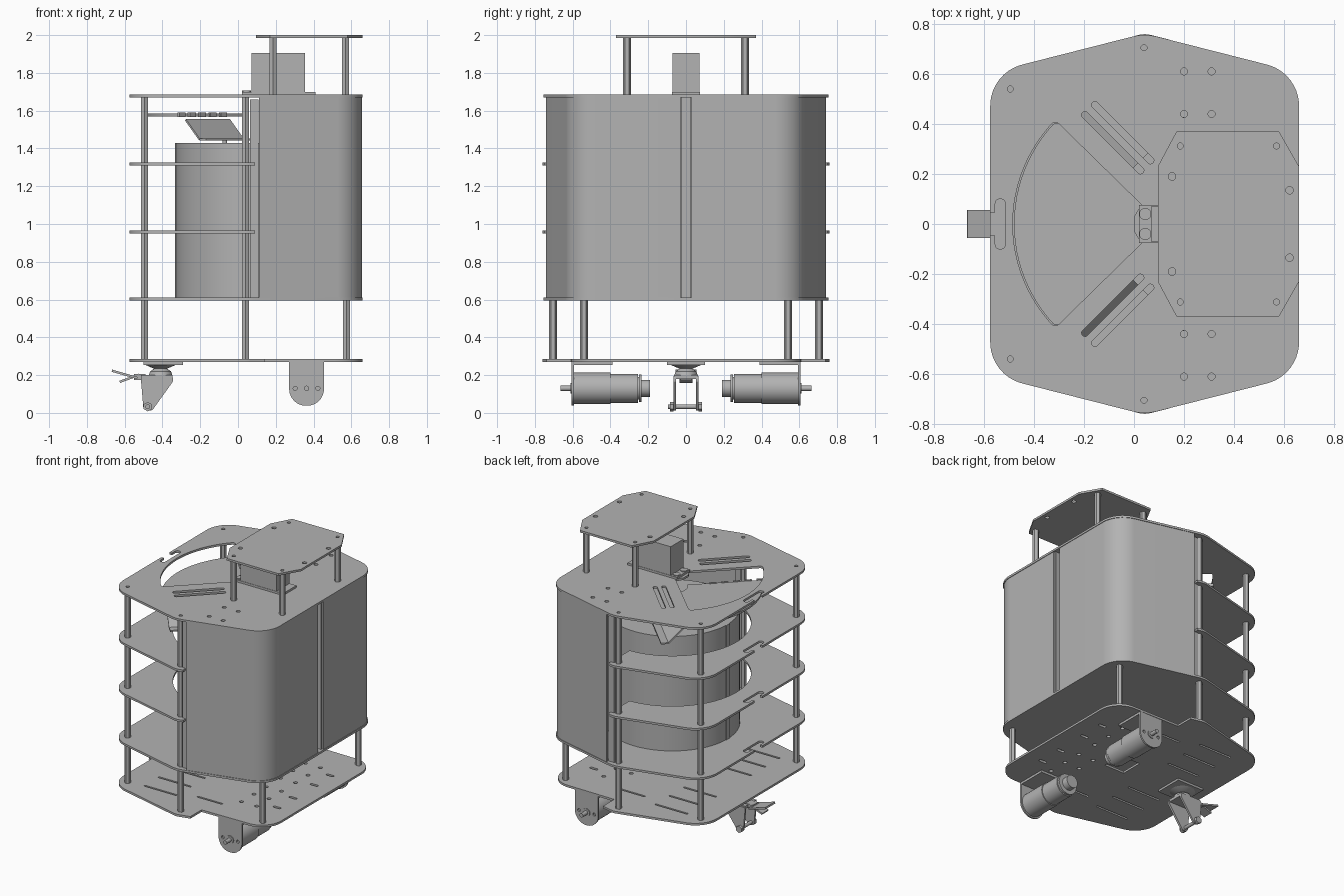
import bpy, bmesh
from math import sin, cos, tan, pi, radians
from mathutils import Vector, Matrix, Euler

cube = bpy.data.objects.get("Cube")
if cube:
    bpy.data.objects.remove(cube, do_unlink=True)

grey = bpy.data.materials.new("plain grey")
grey.use_nodes = True
grey.diffuse_color = (0.45, 0.45, 0.45, 1)
grey.node_tree.nodes["Principled BSDF"].inputs["Base Color"].default_value = (0.45, 0.45, 0.45, 1)


def activate(ob):
    bpy.ops.object.select_all(action='DESELECT')
    ob.select_set(True)
    bpy.context.view_layer.objects.active = ob


def finish(ob):
    ob.data.materials.clear()
    ob.data.materials.append(grey)
    activate(ob)
    bpy.ops.object.shade_smooth_by_angle(angle=radians(30))
    return ob


def from_bmesh(name, bm):
    me = bpy.data.meshes.new(name)
    bm.to_mesh(me)
    bm.free()
    ob = bpy.data.objects.new(name, me)
    bpy.context.collection.objects.link(ob)
    return finish(ob)


def box(name, center, dims, rot=(0, 0, 0)):
    bm = bmesh.new()
    m = Matrix.Translation(center) @ Euler(rot).to_matrix().to_4x4() @ Matrix.Diagonal((*dims, 1))
    bmesh.ops.create_cube(bm, size=1, matrix=m)
    return from_bmesh(name, bm)


def rod(name, a, b, r, r2=None, sides=32):
    a, b = Vector(a), Vector(b)
    turn = (b - a).to_track_quat('Z', 'Y').to_matrix().to_4x4()
    bm = bmesh.new()
    bmesh.ops.create_cone(bm, cap_ends=True, segments=sides, radius1=r,
                          radius2=r if r2 is None else r2, depth=(b - a).length,
                          matrix=Matrix.Translation((a + b) / 2) @ turn)
    return from_bmesh(name, bm)


# 2D outline helpers
def rounded(pts, steps=10):
    out = []
    for i, (x, y, *rad) in enumerate(pts):
        p = Vector((x, y))
        if not rad:
            out.append(p)
            continue
        a = Vector(pts[i - 1][:2]) - p
        b = Vector(pts[(i + 1) % len(pts)][:2]) - p
        half = a.angle(b) / 2
        t = min(rad[0] / tan(half), 0.48 * min(a.length, b.length))
        r = t * tan(half)
        a.normalize()
        b.normalize()
        c = p + (a + b).normalized() * (r / sin(half))
        v0, v1 = p + a * t - c, p + b * t - c
        out += [c + v0.lerp(v1, k / steps).normalized() * r for k in range(steps + 1)]
    return out


def arc(cx, r, start, end, n):
    angles = [radians(start + (end - start) * k / n) for k in range(n + 1)]
    return [(cx + r * cos(t), r * sin(t)) for t in angles]


def hole(x, y, r=0.012):
    return [(x + r * cos(k * pi / 8), y + r * sin(k * pi / 8)) for k in range(16)]


def slot(x, y, length, width, angle=0):
    m = Matrix.Rotation(radians(angle), 2)
    l, w = length / 2, width / 2
    pts = rounded([(-l, -w, w * .98), (l, -w, w * .98), (l, w, w * .98), (-l, w, w * .98)], 5)
    return [m @ p + Vector((x, y)) for p in pts]


def plate(name, loops, z0, z1, upright=False):
    """Flat plate with holes; upright plates use outline (x, z) and thickness along y."""
    cu = bpy.data.curves.new(name, 'CURVE')
    cu.dimensions = '2D'
    cu.fill_mode = 'BOTH'
    cu.extrude = (z1 - z0) / 2
    for loop in loops:
        sp = cu.splines.new('POLY')
        sp.points.add(len(loop) - 1)
        for pt, p in zip(sp.points, loop):
            pt.co = (p[0], p[1], 0, 1)
        sp.use_cyclic_u = True
    ob = bpy.data.objects.new(name, cu)
    bpy.context.collection.objects.link(ob)
    activate(ob)
    bpy.ops.object.convert(target='MESH')
    ob = bpy.context.view_layer.objects.active
    if upright:
        ob.data.transform(Matrix.Translation((0, (z0 + z1) / 2, 0)) @ Matrix.Rotation(pi / 2, 4, 'X'))
    else:
        ob.data.transform(Matrix.Translation((0, 0, (z0 + z1) / 2)))
    return finish(ob)


# Shared outline pieces
T = 0.015
CX = 0.107
upper_notch = [(-.575, .045), (-.555, .045), (-.555, .1, .018), (-.515, .1, .018)]
notch = upper_notch + [(x, -y, *r) for x, y, *r in reversed(upper_notch)]
left_side = [(-.575, .605, .17)] + notch + [(-.575, -.605, .17)]
right_side = [(.66, -.605, .17), (.66, .605, .17)]
front_tip, back_tip = (.0425, -.762, .2), (.0425, .762, .2)
outline = rounded([front_tip] + right_side + [back_tip] + left_side)
post_spots = [(x, s * y) for s in (1, -1) for x, y in ((-.495, .54), (.04, .705), (.575, .54))]


def sector(r, inset):
    edge = arc(CX, r, 135.5, 224.5, 24)
    edge[0], edge[-1] = (*edge[0], .03), (*edge[-1], .03)
    tip = [(.03 - inset, -.077), (-inset, -.03, .03), (-inset, .03, .03), (.03 - inset, .077)]
    return rounded(edge + tip, 5)


# Top deck with fan opening, diagonal slots and holes
cuts = [sector(.592, 0)] + [hole(x, y) for x, y in post_spots if x < .5]
for s in (1, -1):
    cuts += [slot(-.085, s * .325, .34, .028, -s * 45), slot(-.045, s * .365, .34, .028, -s * 45)]
    cuts += [hole(x, s * y, .014) for x in (.2, .31) for y in (.44, .61)]
plate("top_deck", [outline] + cuts, 1.67, 1.67 + T)

# Floor of the shell
plate("shell_floor", [outline], .595, .61)

# Open shelves around the drum
shelf = rounded([(.09, .75)] + left_side + [(.0425, -.762, .1), (.09, -.75)])
shelf = rounded([(.09, .75), (.0425, .762, .1)] + left_side + [(.0425, -.762, .1), (.09, -.75)])
shelf += arc(CX, .51, 268, 92, 40)
for name, z in (("lower_shelf", .95), ("upper_shelf", 1.31)):
    plate(name, [shelf], z, z + T)

# Base plate, notched beside both wheels motors
base = rounded([(.0425, -.762, .1), (.14, -.738), (.14, -.612), (.66, -.605, .15), (.66, .605, .15),
                (.14, .612), (.14, .738), (.0425, .762, .1),
                (-.575, .605, .17), (-.575, -.605, .17)])
cuts = [[(.02, -.08), (.18, -.08), (.18, .08), (.02, .08)]]
for s in (1, -1):
    cuts += [slot(-.25, s * y, .26, .014) for y in (.2, .36, .52)]
    cuts += [slot(.1, s * .46, .2, .014), slot(.52, s * .12, .06, .02), slot(.52, s * .3, .06, .02)]
    cuts += [hole(x, s * y, .014) for x in (.28, .4) for y in (.08, .22, .36)]
plate("base_plate", [base] + cuts, .27, .285)

# Standoff posts
for x, y in post_spots:
    rod("deck_post", (x, y, .285), (x, y, 1.67 if x < .5 else .595), .021, sides=6)

# Curved shell halves with a slit between, edge flanges and slit liner
for s in (1, -1):
    half = rounded([(.656, .03), (.656, .601, .17), (.11, .741), (.11, .726), (.641, .589, .155), (.641, .03)], 20)
    plate("shell_half", [[(x, s * y) for x, y in half]], .61, 1.67)
    box("shell_edge_flange", (.086, s * .715, 1.135), (.045, .012, 1.05))
    box("slit_flange", (.625, s * .024, 1.14), (.04, .008, 1.06))
box("slit_liner", (.6, 0, 1.14), (.012, .08, 1.06))

# Drum with its vertical seam
rod("drum", (CX, 0, .61), (CX, 0, 1.43), .437, sides=96)
box("drum_seam", (-.328, 0, 1.02), (.012, .04, .82))
rod("drum_hub", (-.07, 0, 1.42), (-.07, 0, 1.45), .012)

# Fan lid with edge tabs, and sloped chutes below it
plate("fan_lid", [sector(.587, -.01)], 1.57, 1.585)
for s in (1, -1):
    for k in range(5):
        d = .05 + .055 * k
        box("lid_tab", (-.03 - d, s * (.14 + d), 1.578), (.045, .016, .022), (0, 0, -s * pi / 4))
    box("chute", (-.125, s * .335, 1.5), (.33, .145, .01), (-s * pi / 4, 0, -s * pi / 4))
    box("chute_foot", (-.07, s * .39, 1.447), (.33, .05, .01), (0, 0, -s * pi / 4))

# Box unit with its base flange
box("unit_flange", (.215, 0, 1.692), (.39, .15, .016))
box("unit_box", (.213, 0, 1.8), (.285, .145, .21))
for s in (1, -1):
    rod("unit_sensor", (.045, s * .04, 1.69), (.045, s * .04, 1.706), .024)

# Raised platform on four posts
half = [(.66, .23), (.58, .37), (.17, .37), (.095, .23)]
spots = [(x, s * .312) for s in (1, -1) for x in (.185, .57)]
cuts = [hole(x, y) for x, y in spots]
cuts += [hole(x, s * y, .015) for s in (1, -1) for x, y in ((.152, .19), (.622, .135))]
plate("platform", [half + [(x, -y) for x, y in reversed(half)]] + cuts, 1.985, 2)
for x, y in spots:
    rod("platform_post", (x, y, 1.685), (x, y, 1.985), .021, sides=6)

# Drive motors hung from rounded brackets
MX, MZ = .363, .13
for s in (1, -1):
    tongue = rounded([(MX - .092, .27), (MX - .092, .038, .0915), (MX + .092, .038, .0915), (MX + .092, .27)])
    cuts = [hole(MX + dx, MZ, .011) for dx in (-.06, .06)]
    y = s * .6
    plate("motor_bracket", [tongue] + cuts, y - .006, y + .006, upright=True)
    box("bracket_flange", (MX, s * .495, .262), (.184, .21, .016))
    for name, y0, y1, r in (("motor_gearbox", .4, .594, .083), ("motor_body", .255, .4, .077),
                            ("motor_disc", .235, .25, .073), ("motor_neck", .24, .26, .06),
                            ("motor_cap", .19, .24, .045), ("shaft_collar", .6, .612, .028),
                            ("motor_shaft", .6, .665, .014)):
        rod(name, (MX, s * y0, MZ), (MX, s * y1, MZ), r)

# Caster fork with brake pedal
box("caster_mount", (-.395, 0, .262), (.21, .2, .015))
rod("caster_swivel_cone", (-.41, 0, .232), (-.41, 0, .256), .03, .085)
rod("caster_swivel_ball", (-.41, 0, .2), (-.41, 0, .22), .062, .055)
rod("caster_swivel_cap", (-.41, 0, .22), (-.41, 0, .237), .055, .03)
fork = rounded([(-.515, .19, .01), (-.5, .012, .025), (-.455, .012, .025), (-.345, .165, .01), (-.345, .195, .01)])
for s in (1, -1):
    plate("caster_fork_side", [fork], s * .06 - .007, s * .06 + .007, upright=True)
    rod("axle_nut", (-.478, s * .065, .033), (-.478, s * .085, .033), .025, sides=6)
box("caster_fork_top", (-.43, 0, .19), (.165, .125, .02))
rod("caster_axle", (-.478, -.095, .033), (-.478, .078, .033), .012)
box("brake_pedal", (-.6, 0, .204), (.14, .11, .012), (0, .28, 0))
box("brake_release", (-.575, 0, .183), (.11, .07, .012), (0, -.35, 0))
box("brake_arm", (-.52, 0, .19), (.06, .06, .03))
